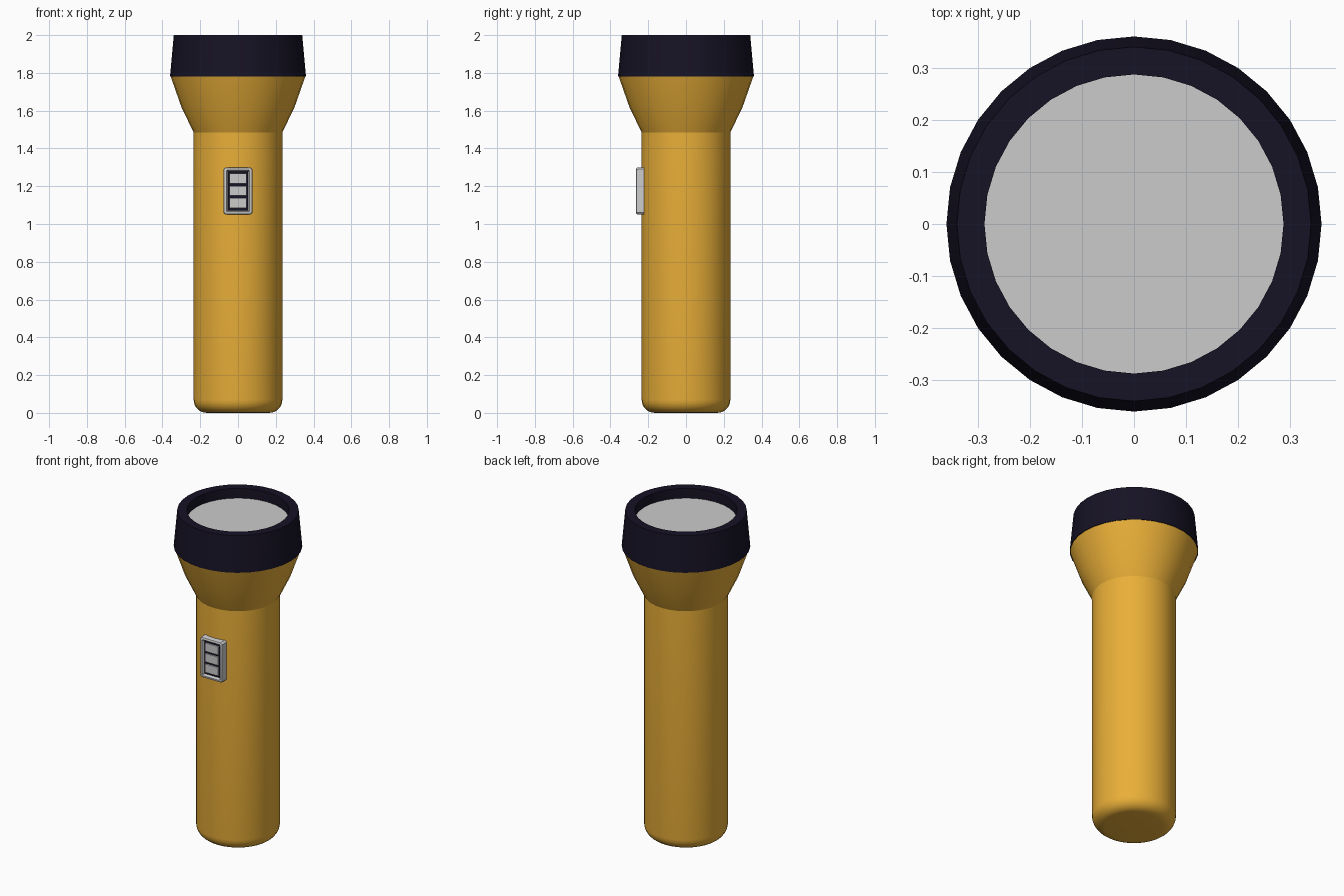
import bpy, bmesh
from math import sin, cos, pi, radians

if "Cube" in bpy.data.objects:
    bpy.data.objects.remove(bpy.data.objects["Cube"])

SIDES = 32


def material(name, rgb):
    m = bpy.data.materials.new(name)
    m.diffuse_color = (*rgb, 1)
    m.use_nodes = True
    m.node_tree.nodes["Principled BSDF"].inputs["Base Color"].default_value = m.diffuse_color
    return m


yellow = material("yellow plastic", (0.82, 0.43, 0.04))
black = material("dark rubber", (0.008, 0.006, 0.018))


def loft(name, loops, mat=None, cap_start=False, cap_end=False, angle=20):
    """Skin a list of closed point loops into one object."""
    bm = bmesh.new()
    rings = [[bm.verts.new(p) for p in loop] for loop in loops]
    for a, b in zip(rings, rings[1:]):
        n = len(a)
        for i in range(n):
            j = (i + 1) % n
            bm.faces.new((a[i], a[j], b[j], b[i]))
    if cap_start:
        bm.faces.new(rings[0][::-1])
    if cap_end:
        bm.faces.new(rings[-1])
    me = bpy.data.meshes.new(name)
    bm.to_mesh(me)
    bm.free()
    ob = bpy.data.objects.new(name, me)
    bpy.context.collection.objects.link(ob)
    if mat:
        me.materials.append(mat)
    bpy.ops.object.select_all(action='DESELECT')
    ob.select_set(True)
    bpy.context.view_layer.objects.active = ob
    bpy.ops.object.shade_smooth_by_angle(angle=radians(angle))
    return ob


def circle(r, z):
    return [(r * cos(2 * pi * i / SIDES), r * sin(2 * pi * i / SIDES), z)
            for i in range(SIDES)]


def rect(hw, hh, y, zc, c):
    """Rectangle in the xz plane with chamfered corners."""
    pts = [(hw - c, -hh), (hw, c - hh), (hw, hh - c), (hw - c, hh),
           (c - hw, hh), (-hw, hh - c), (-hw, c - hh), (c - hw, -hh)]
    return [(x, y, zc + z) for x, z in pts]


# Barrel with rounded foot, flaring to the head
fillet = 0.07
profile = [(0.235 - fillet + fillet * sin(a), fillet - fillet * cos(a))
           for a in (pi / 2 * i / 6 for i in range(7))]
profile += [(0.235, 1.485), (0.3, 1.62), (0.356, 1.78)]
loft("barrel", [circle(r, z) for r, z in profile], yellow, cap_start=True)

# Head ring with recessed opening
ring = [(0.34, 1.78), (0.36, 1.78), (0.34, 2.0), (0.287, 2.0), (0.287, 1.94)]
loft("head_ring", [circle(r, z) for r, z in ring], black)

# Lens
loft("lens", [circle(0.287, 1.94)], cap_end=True)

# Switch frame
frame = [(0.077, 0.125, -0.2, 0.01), (0.077, 0.125, -0.255, 0.01),
         (0.074, 0.122, -0.262, 0.01), (0.068, 0.116, -0.265, 0.008),
         (0.062, 0.11, -0.265, 0.004), (0.054, 0.103, -0.25, 0.002)]
loft("switch_frame", [rect(w, h, y, 1.175, c) for w, h, y, c in frame], angle=35)

# Dark panel behind the buttons
loft("switch_panel", [rect(0.054, 0.103, -0.25, 1.175, 0.002)], black, cap_end=True)

# Three buttons
for i in range(3):
    z = 1.111 + 0.065 * i
    loft(f"switch_button_{i + 1}",
         [rect(0.045, 0.026, -0.245, z, 0.002), rect(0.045, 0.026, -0.258, z, 0.002)],
         cap_end=True)
